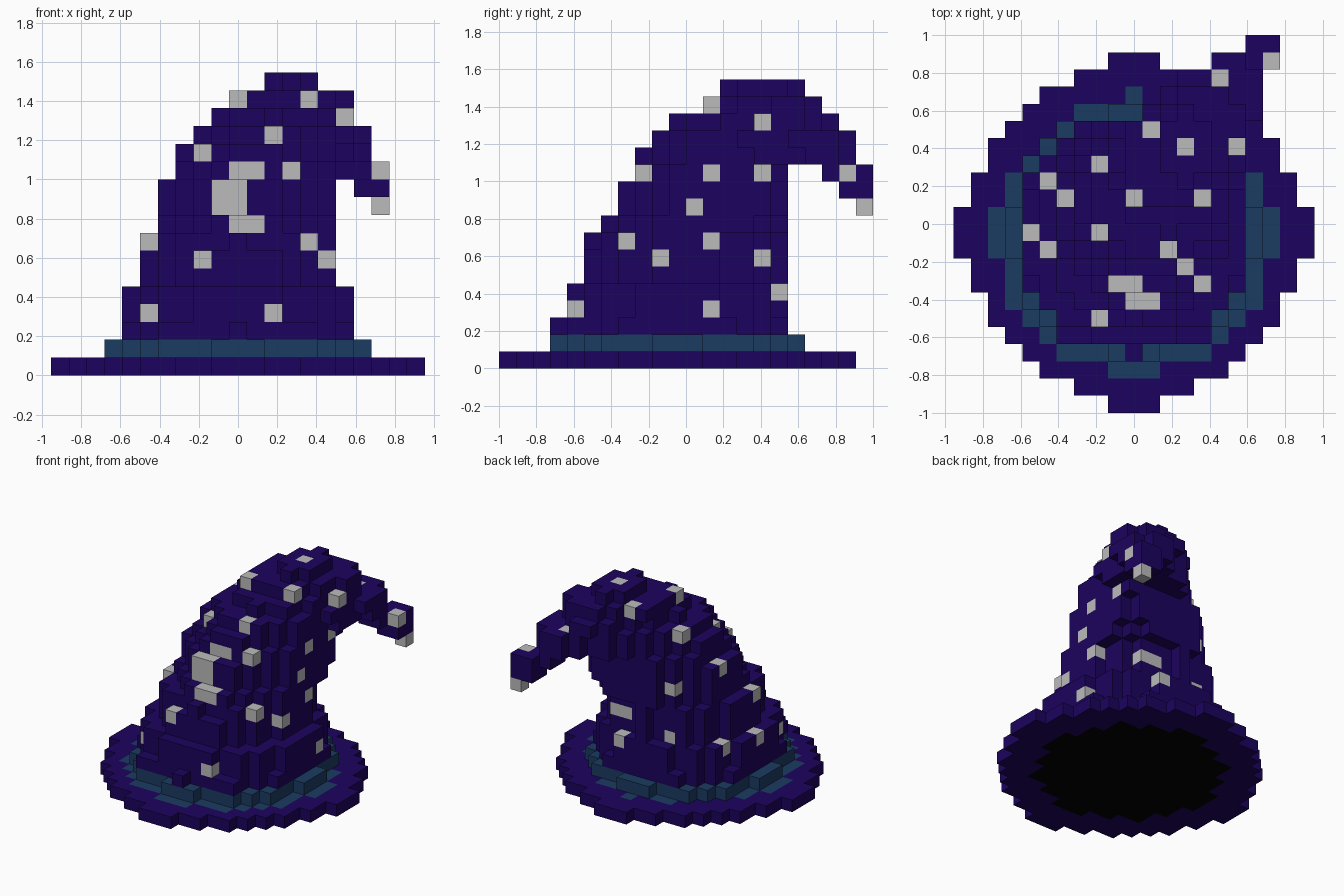
import bpy

if "Cube" in bpy.data.objects:
    bpy.data.objects.remove(bpy.data.objects["Cube"])

V = 1 / 11  # voxel size; cells are (i, j, k): x centred on i*V, y from j*V, z from k*V


def material(name, rgb):
    m = bpy.data.materials.new(name)
    m.diffuse_color = (*rgb, 1)
    m.use_nodes = True
    m.node_tree.nodes["Principled BSDF"].inputs["Base Color"].default_value = m.diffuse_color
    return m


PURPLE = material("deep purple", (0.0115, 0.0008, 0.112))
TEAL = material("dark teal", (0.011, 0.044, 0.122))
SILVER = material("silver grey", (0.50, 0.50, 0.50))
BLACK = material("black", (0, 0, 0))

cells = {}  # cell -> part name


def disc(k, r2, part, cx=0.0, cy=-1.0):
    for i in range(-11, 12):
        for j in range(-12, 12):
            if (i - cx) ** 2 + (j - cy) ** 2 <= r2:
                cells[i, j, k] = part


def sweep(k, a, b=None, part="crown"):
    """Tapered capsule of discs from a to b, each (cx, cy, radius)."""
    b = b or a
    for s in range(9):
        x, y, r = (p + (q - p) * s / 8 for p, q in zip(a, b))
        disc(k, r * r, part, x, y)


# Brim: half width of each row away from its middle
for d, w in enumerate((10, 10, 9, 9, 8, 8, 7, 6, 5, 3, 1)):
    for i in range(-w, w + 1):
        for j in (-1 - d, -1 + d):
            cells[i, j, 0] = "brim"

# Band around the foot of the crown
disc(1, 52, "band")

# Crown layers, leaning to the back right
disc(2, 45, "crown")
for i in (-4, 4):
    cells[i, -7, 2] = "crown"
cells[0, -8, 2] = "crown"
for k in (3, 4):
    disc(k, 41, "crown")
for k in (5, 6, 7):
    disc(k, 30.5, "crown", 0, -0.5)
for i in range(-2, 3):
    for k in (5, 6):
        cells[i, -6, k] = "crown"
sweep(8, (0.5, 0, 5.25), (1.5, 1.5, 4))
for k in (9, 10):
    sweep(k, (0.5, 0.5, 4.75), (2.5, 2.5, 3.2))
sweep(11, (1, 1, 4.48), (3, 3, 2.85))
sweep(12, (1, 1, 4.2), (5.4, 7.5, 1.9))
sweep(13, (1.5, 1.5, 3.82), (5.4, 7.3, 2.1))
sweep(14, (2, 2, 3.1), (3.9, 6, 2.2))
for j in (4, 5, 6):
    for i in (5, 6):
        cells[i, j, 14] = "crown"
sweep(15, (2, 3, 2.85), (4.5, 5.8, 1.9))
sweep(16, (2.9, 3.1, 1.2), (3.1, 5.0, 1.2))

# Drooping tip
for k, i0, j0 in ((11, 6, 8), (10, 7, 9), (9, 8, 10)):
    for i in range(i0, 9):
        for j in range(j0, 11):
            cells[i, j, k] = "crown"
for c in ((6, 10, 11), (8, 8, 11)):
    del cells[c]


# Stars and moon: recolour the first cell met from one direction
def mark(axis, sign, spots, part="stars"):
    for p, q in spots:
        hits = []
        for c in cells:
            rest = [c[n] for n in range(3) if n != axis]
            if rest == [p, q] and cells[c] in ("crown", "stars", "moon"):
                hits.append(c)
        if hits:
            cells[max(hits, key=lambda c: c[axis] * sign)] = part


mark(1, -1, [(-1, 9), (0, 9), (-1, 10), (0, 10), (0, 11), (1, 11), (0, 8), (1, 8)], "moon")
mark(1, -1, [(0, 15), (4, 15), (6, 14), (2, 13), (-2, 12), (3, 11), (-5, 7),
             (4, 7), (-2, 6), (-5, 3), (2, 3), (8, 9)])
mark(0, 1, [(1, 11), (4, 11), (9, 11), (0, 9), (1, 7), (-2, 6), (4, 6), (5, 4), (1, 3)])
mark(2, 1, [(5, 8), (1, 5), (3, 4), (-5, 2), (-2, 3), (-4, 1), (-6, -1)])
mark(1, 1, [(2, 6), (-2, 5), (-2, 9)])

# Exposed faces of each part
SIDES = []
for axis in range(3):
    for s in (0, 1):
        quad = []
        for a, b in ((0, 0), (1, 0), (1, 1), (0, 1)):
            o = [0, 0, 0]
            o[axis], o[(axis + 1) % 3], o[(axis + 2) % 3] = s, a, b
            quad.append(tuple(o))
        n = [0, 0, 0]
        n[axis] = 2 * s - 1
        SIDES.append((tuple(n), quad if s else quad[::-1]))

COLOURS = {"brim": (PURPLE, TEAL, BLACK), "band": (TEAL,), "crown": (PURPLE,),
           "stars": (SILVER,), "moon": (SILVER,)}

for part, mats in COLOURS.items():
    verts, faces, slots = {}, [], []
    for (i, j, k), name in cells.items():
        if name != part:
            continue
        r2 = i * i + (j + 1) ** 2
        for n, quad in SIDES:
            if (i + n[0], j + n[1], k + n[2]) in cells:
                continue
            faces.append([verts.setdefault((i + a, j + b, k + c), len(verts)) for a, b, c in quad])
            # brim: teal ring on top, black opening underneath
            slot = 0
            if part == "brim":
                if n[2] == 1 and (r2 <= (58 if j > 0 else 65) or (i, j) == (0, 7)):
                    slot = 1
                elif n[2] == -1 and r2 <= 50:
                    slot = 2
            slots.append(slot)
    me = bpy.data.meshes.new(part)
    me.from_pydata([((x - 0.5) * V, y * V, z * V) for x, y, z in verts], [], faces)
    for m in mats:
        me.materials.append(m)
    for f, s in zip(me.polygons, slots):
        f.material_index = s
    me.update()
    bpy.context.collection.objects.link(bpy.data.objects.new(part, me))
